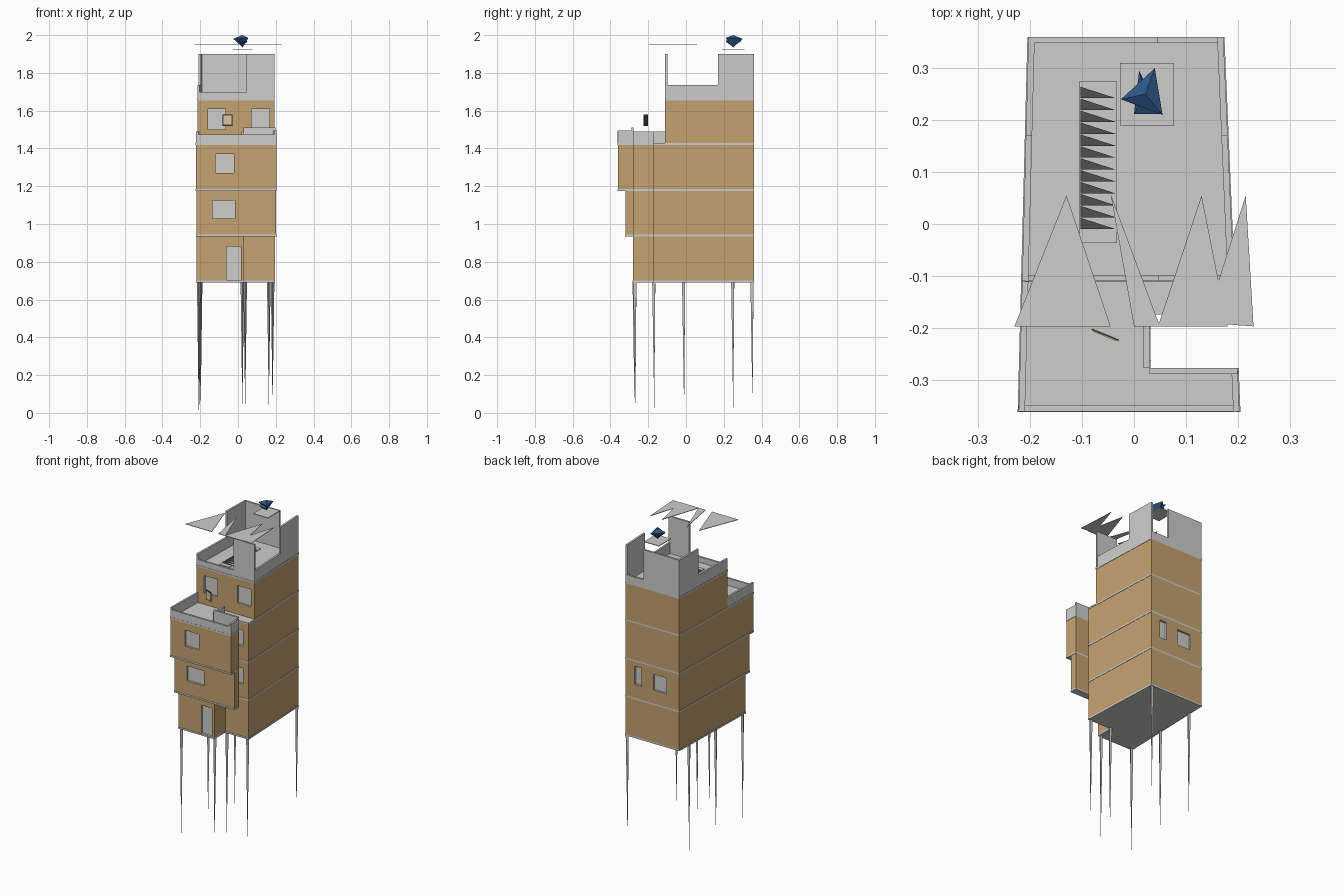
import bpy, bmesh, math
from mathutils import Vector

if "Cube" in bpy.data.objects:
    bpy.data.objects.remove(bpy.data.objects["Cube"])


def material(name, rgb):
    m = bpy.data.materials.new(name)
    m.diffuse_color = (*rgb, 1)
    m.use_nodes = True
    m.node_tree.nodes["Principled BSDF"].inputs["Base Color"].default_value = m.diffuse_color
    return m


TAN = material("tan_wall", (0.56, 0.36, 0.16))
GREY = material("pale_concrete", (0.61, 0.61, 0.60))
DARK = material("dark_gap", (0.08, 0.08, 0.08))
BLUE = material("blue_crystal", (0.025, 0.095, 0.24))
CREAM = material("cream_sign", (0.72, 0.58, 0.34))


def mesh_object(name, verts, faces, mat):
    me = bpy.data.meshes.new(name)
    me.from_pydata(verts, [], faces)
    bm = bmesh.new()
    bm.from_mesh(me)
    bmesh.ops.recalc_face_normals(bm, faces=bm.faces)
    bm.to_mesh(me)
    bm.free()
    me.materials.append(mat)
    ob = bpy.data.objects.new(name, me)
    bpy.context.collection.objects.link(ob)
    return ob


def prism(name, pts, z0, z1, mat):
    n = len(pts)
    verts = [(x, y, z) for z in (z0, z1) for x, y in pts]
    faces = [tuple(range(n)), tuple(range(n, 2 * n))]
    faces += [(i, (i + 1) % n, (i + 1) % n + n, i + n) for i in range(n)]
    return mesh_object(name, verts, faces, mat)


def box(name, x0, x1, y0, y1, z0, z1, mat):
    return prism(name, [(x0, y0), (x1, y0), (x1, y1), (x0, y1)], z0, z1, mat)


def wall(name, a, b, z0, z1, t=0.012, mat=GREY):
    # Straight wall from a to b, thickness t on the left of its direction
    a, b = Vector(a), Vector(b)
    d = (b - a).normalized()
    n = Vector((-d.y, d.x)) * t
    return prism(name, [a, b, b + n, a + n], z0, z1, mat)


# Side lines of the slightly tapering plot
def xl(y):
    return -0.2125 + 0.026 * y


def xr(y):
    return 0.1875 - 0.043 * y


BACK, MAIN, GAP, TOP = 0.36, -0.172, -0.277, -0.11


def plan(front, e=0.0, arm=True):
    # Outline with the light well open to the right
    b, nx = BACK, 0.032
    pts = [(xl(b) - e, b), (xl(front) - e, front - e)]
    if arm:
        pts += [(xr(front) + e, front - e), (xr(GAP) + e, GAP), (nx, GAP)]
    else:
        pts += [(nx, front - e)]
    return pts + [(nx, MAIN - e), (xr(MAIN) + e, MAIN - e), (xr(b) + e, b)]


def top_plan(e=0.0):
    return [(xl(BACK) - e, BACK), (xl(TOP) - e, TOP - e), (xr(TOP) + e, TOP - e), (xr(BACK) + e, BACK)]


# Storeys
storeys = [
    prism("ground_storey", plan(-0.28, arm=False), 0.70, 0.935, TAN),
    prism("first_storey", plan(-0.32), 0.945, 1.175, TAN),
    prism("second_storey", plan(-0.36), 1.185, 1.418, TAN),
    prism("top_storey", top_plan(), 1.428, 1.655, TAN),
]
# Floor slabs
prism("base_slab", plan(-0.28, 0.002, False), 0.69, 0.70, GREY)
prism("first_slab", plan(-0.32, 0.002), 0.935, 0.945, GREY)
prism("second_slab", plan(-0.36, 0.002), 1.175, 1.185, GREY)
prism("terrace_slab", plan(-0.36, 0.002), 1.418, 1.428, GREY)
prism("roof_slab", top_plan(0.002), 1.655, 1.665, GREY)

# Recessed windows and door: storey, x range, z range, wall y
openings = [
    (0, -0.06, 0.015, 0.70, 0.88, -0.28),
    (1, -0.135, -0.015, 1.03, 1.125, -0.32),
    (2, -0.12, -0.02, 1.27, 1.37, -0.36),
    (3, -0.16, -0.065, 1.50, 1.61, TOP),
    (3, 0.072, 0.168, 1.50, 1.61, TOP),
    (1, 0.09, 0.155, 1.03, 1.13, MAIN),
    (2, 0.09, 0.155, 1.27, 1.37, MAIN),
    (1, 0.06, 0.108, 1.03, 1.145, BACK),
    (1, -0.117, -0.024, 1.03, 1.13, BACK),
]
for i, (s, x0, x1, z0, z1, y) in enumerate(openings):
    cut = box(f"opening_cutter_{i}", x0, x1, y - 0.012, y + 0.012, z0, z1, GREY)
    cut.hide_render = True
    cut.hide_set(True)
    mod = storeys[s].modifiers.new("opening", 'BOOLEAN')
    mod.operation = 'DIFFERENCE'
    mod.solver = 'EXACT'
    mod.material_mode = 'TRANSFER'
    mod.object = cut

# Terrace parapet
F = -0.361
wall("terrace_left_parapet", (xl(TOP), TOP), (xl(F), F), 1.428, 1.49)
wall("terrace_front_parapet", (xl(F), F), (xr(F), F), 1.428, 1.475)
wall("terrace_right_parapet", (xr(F), F), (xr(GAP), GAP), 1.428, 1.495)
wall("terrace_well_parapet", (xr(GAP), GAP), (0.03, GAP), 1.428, 1.51)
wall("terrace_inner_parapet", (0.03, GAP), (0.03, MAIN), 1.428, 1.49)

# Roof parapets and high walls
MID, PX = 0.17, 0.046
wall("roof_left_parapet", (xl(MID), MID), (xl(TOP), TOP), 1.665, 1.735)
wall("roof_right_parapet", (xr(TOP), TOP), (xr(MID), MID), 1.665, 1.735)
wall("roof_front_parapet", (xl(TOP), TOP), (PX, TOP), 1.665, 1.70)
wall("roof_front_screen", (PX, TOP), (xr(TOP), TOP), 1.665, 1.90)
wall("roof_left_screen", (xl(BACK), BACK), (xl(MID), MID), 1.665, 1.90)
wall("roof_right_screen", (xr(MID), MID), (xr(BACK), BACK), 1.665, 1.90)
wall("roof_back_screen", (PX, BACK), (xl(BACK), BACK), 1.665, 1.90)
wall("roof_back_parapet", (xr(BACK), BACK), (PX, BACK), 1.665, 1.71)

# Stair hatch with saw-tooth shadow gaps
box("stair_hatch", -0.105, -0.033, -0.037, 0.275, 1.665, 1.669, GREY)
STEPS = 12
for i in range(STEPS):
    y = -0.01 + i * 0.275 / STEPS
    prism(f"stair_gap_{i}", [(-0.103, y), (-0.035, y), (-0.103, y + 0.022)], 1.669, 1.672, DARK)

# Needle legs
legs = [(-0.208, -0.272, 0.0), (0.023, -0.268, 0.01), (-0.203, -0.01, 0.01), (0.183, -0.168, 0.03),
        (0.163, 0.352, 0.03), (0.038, -0.168, 0.02), (-0.198, 0.25, 0.01)]
for i, (x, y, z) in enumerate(legs):
    ring = [(x + 0.011 * math.cos(a), y + 0.011 * math.sin(a), 0.692)
            for a in (math.tau * k / 3 + 0.5 for k in range(3))]
    mesh_object(f"needle_leg_{i}", ring + [(x, y, z)],
                [(0, 1, 2), (0, 1, 3), (1, 2, 3), (2, 0, 3)], GREY)

# Floating triangular shades
shades = [
    [(-0.23, -0.197), (-0.045, -0.197), (-0.13, 0.055)],
    [(-0.045, 0.058), (0.0, -0.197), (0.05, -0.197)],
    [(0.046, -0.197), (0.18, -0.197), (0.13, 0.055)],
    [(0.137, -0.19), (0.23, -0.197), (0.215, 0.055)],
]
for i, tri in enumerate(shades):
    prism(f"shade_triangle_{i}", tri, 1.95, 1.953, GREY)

# Crystal over its floating plate
box("crystal_plate", -0.027, 0.077, 0.19, 0.31, 1.921, 1.925, GREY)
for i, (ring, tip) in enumerate([
    ([(-0.025, 0.24, 1.98), (0.055, 0.21, 1.985), (0.04, 0.30, 1.98)], (0.025, 0.25, 1.935)),
    ([(0.0, 0.212, 1.97), (0.05, 0.212, 1.965), (0.01, 0.295, 1.97)], (0.02, 0.245, 1.94)),
]):
    mesh_object(f"crystal_{i}", ring + [tip, (0.022, 0.25, 2.0 - 0.015 * i)],
                [(0, 1, 3), (1, 2, 3), (2, 0, 3), (0, 1, 4), (1, 2, 4), (2, 0, 4)], BLUE)

# Hanging sign
wall("sign_frame", (-0.082, -0.204), (-0.030, -0.225), 1.52, 1.58, 0.003, DARK)
wall("sign_face", (-0.078, -0.2075), (-0.034, -0.2255), 1.526, 1.574, 0.002, CREAM)
